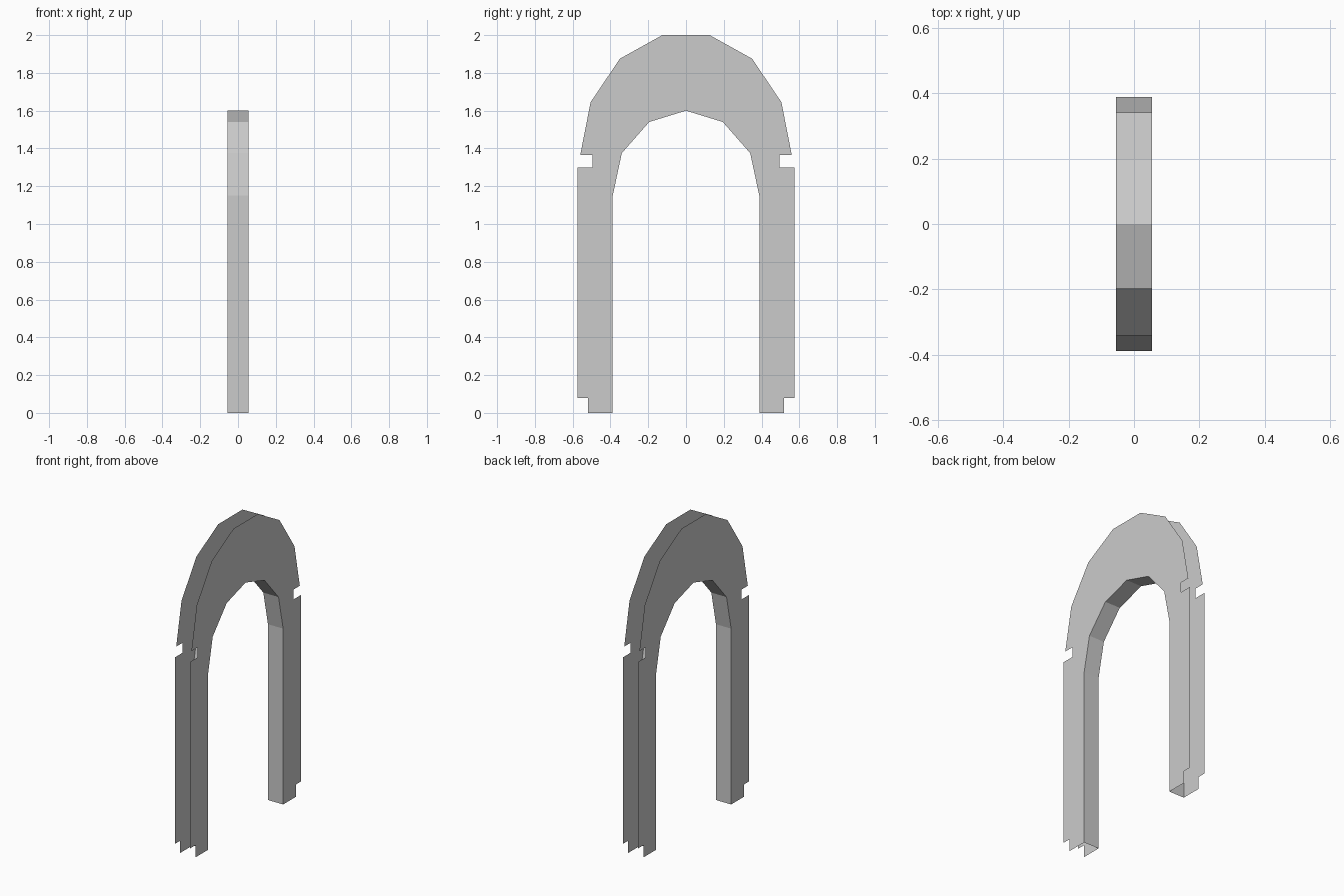
import bpy

cube = bpy.data.objects.get("Cube")
if cube:
    bpy.data.objects.remove(cube, do_unlink=True)

HALF_WIDTH = 0.055

grey = bpy.data.materials.new("plain_grey")
grey.use_nodes = True
colour = (0.6, 0.6, 0.6, 1)
grey.diffuse_color = colour
grey.node_tree.nodes["Principled BSDF"].inputs["Base Color"].default_value = colour

# Half profiles as (y, z): notched outer edge going up, inner opening going down
outer = [(0.52, 0), (0.52, 0.08), (0.575, 0.08), (0.575, 1.3), (0.495, 1.3),
         (0.495, 1.365), (0.56, 1.365), (0.505, 1.645), (0.35, 1.875), (0.125, 2)]
inner = [(0, 1.6), (0.195, 1.54), (0.34, 1.375), (0.388, 1.15), (0.388, 0)]


def mirrored(points):
    return [(-y, z) for y, z in reversed(points)]


def make_object(name, verts, faces):
    mesh = bpy.data.meshes.new(name)
    mesh.from_pydata(verts, [], faces)
    mesh.materials.append(grey)
    mesh.update()
    obj = bpy.data.objects.new(name, mesh)
    bpy.context.collection.objects.link(obj)
    return obj


# Thin arch-shaped side plates, facing outward
outline = outer + mirrored(outer) + mirrored(inner)[:-1] + inner
for name, x in (("left_plate", HALF_WIDTH), ("right_plate", -HALF_WIDTH)):
    order = list(range(len(outline)))
    if x < 0:
        order.reverse()
    make_object(name, [(x, y, z) for y, z in outline], [order])

# Lining of the opening, joining the plates; the outer rim and feet stay open
path = mirrored(inner)[:-1] + inner
verts = [(x, y, z) for y, z in path for x in (-HALF_WIDTH, HALF_WIDTH)]
faces = [(2 * i, 2 * i + 1, 2 * i + 3, 2 * i + 2) for i in range(len(path) - 1)]
make_object("arch_lining", verts, [f[::-1] for f in faces])
